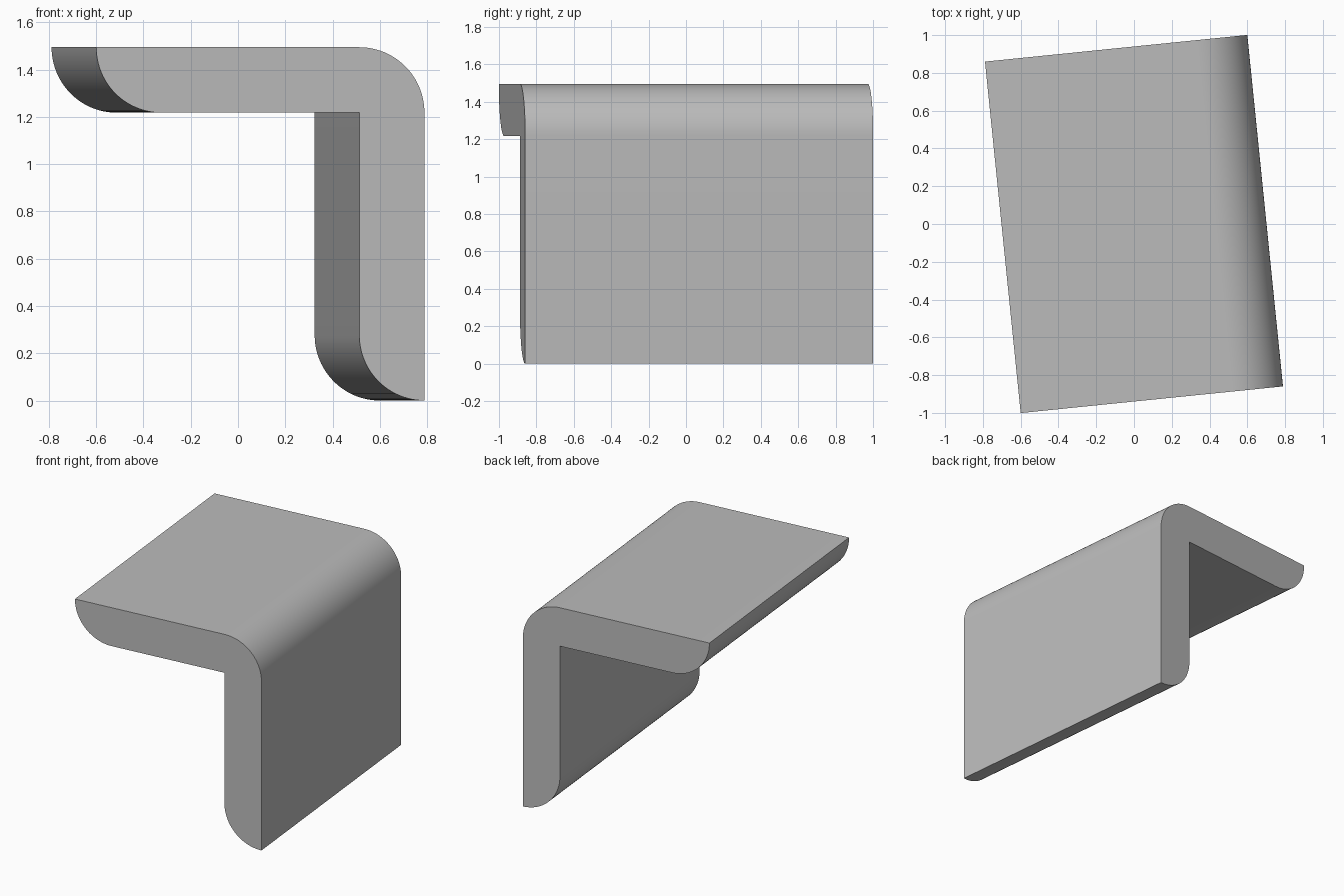
import bpy, bmesh, math

cube = bpy.data.objects.get("Cube")
if cube:
    bpy.data.objects.remove(cube, do_unlink=True)

HALF_W, HALF_L, HEIGHT = 0.698, 0.935, 1.495
T = 0.277          # wall thickness, also the radius of every round
SEGMENTS = 24


def arc(cx, cz, start, end):
    """Quarter round in the x-z plane, angles in degrees."""
    points = []
    for i in range(SEGMENTS + 1):
        a = math.radians(start + (end - start) * i / SEGMENTS)
        points.append((cx + T * math.cos(a), cz + T * math.sin(a)))
    return points


# Grey material
grey = bpy.data.materials.new("grey")
grey.use_nodes = True
colour = (0.5, 0.5, 0.5, 1)
grey.diffuse_color = colour
grey.node_tree.nodes["Principled BSDF"].inputs["Base Color"].default_value = colour

# Cross-section: rounded shelf tip, sharp inner corner, rounded foot, rounded outer corner
profile = arc(-HALF_W + T, HEIGHT, 180, 270)
profile.append((HALF_W - T, HEIGHT - T))
profile += arc(HALF_W, T, 180, 270)
profile += arc(HALF_W - T, HEIGHT - T, 0, 90)

# Extrude the section along the bracket's length
bm = bmesh.new()
front = bm.faces.new([bm.verts.new((x, -HALF_L, z)) for x, z in profile])
ext = bmesh.ops.extrude_face_region(bm, geom=[front], use_keep_orig=True)
back = [v for v in ext["geom"] if isinstance(v, bmesh.types.BMVert)]
bmesh.ops.translate(bm, verts=back, vec=(0, 2 * HALF_L, 0))
bmesh.ops.recalc_face_normals(bm, faces=bm.faces)
mesh = bpy.data.meshes.new("angle_strip")
bm.to_mesh(mesh)
bm.free()
mesh.materials.append(grey)

# The strip sits slightly turned about the vertical axis
strip = bpy.data.objects.new("angle_strip", mesh)
strip.rotation_euler.z = math.radians(5.8)
bpy.context.collection.objects.link(strip)
bpy.context.view_layer.objects.active = strip
strip.select_set(True)
bpy.ops.object.shade_smooth_by_angle(angle=math.radians(30))
